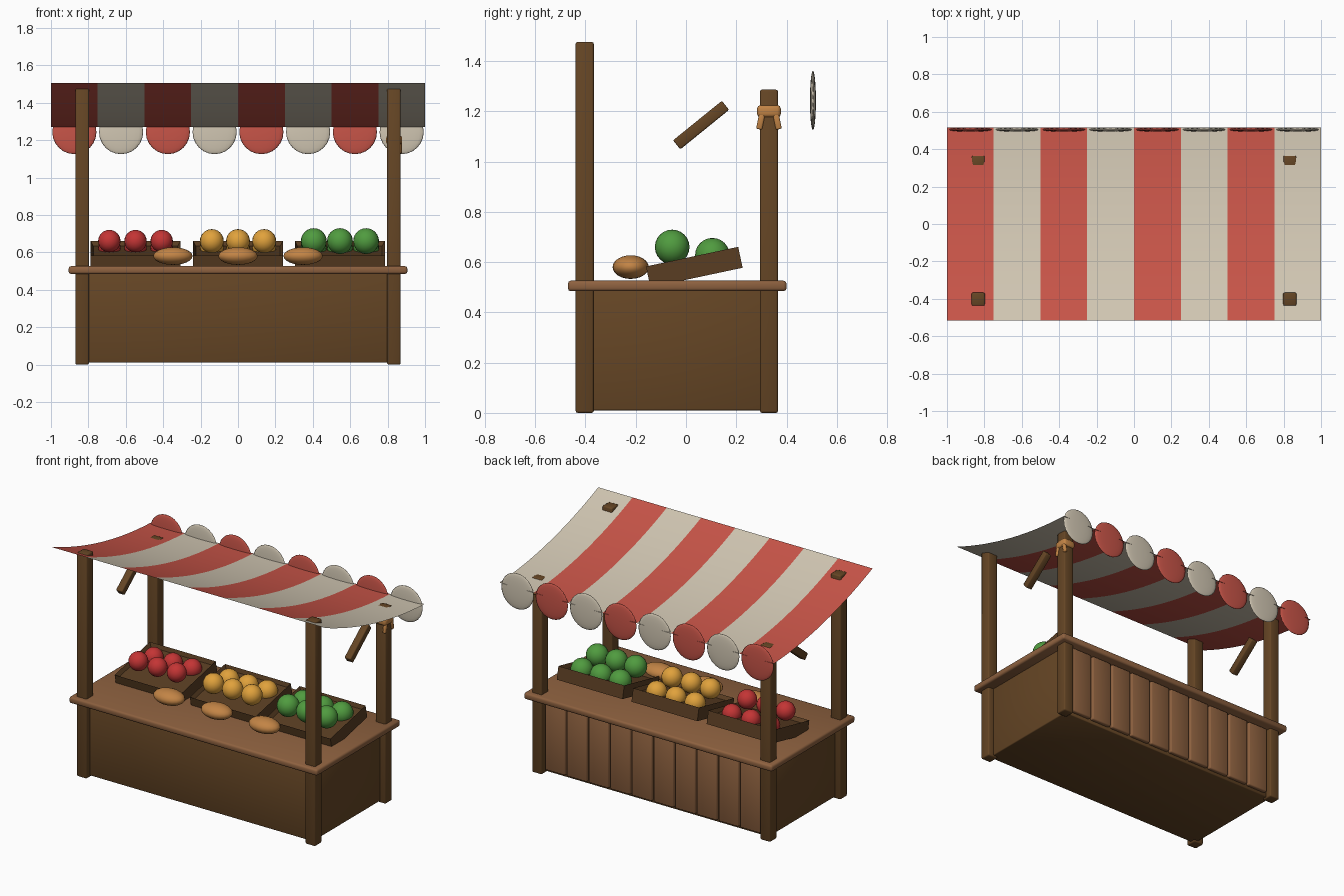
import bpy, bmesh, math
from mathutils import Matrix

cube = bpy.data.objects.get("Cube")
if cube:
    bpy.data.objects.remove(cube, do_unlink=True)


def material(name, rgb):
    m = bpy.data.materials.new(name)
    m.use_nodes = True
    m.diffuse_color = (*rgb, 1)
    m.node_tree.nodes["Principled BSDF"].inputs["Base Color"].default_value = (*rgb, 1)
    return m


DARK = material("dark_wood", (0.13, 0.06, 0.018))
CRATE = material("crate_wood", (0.1, 0.047, 0.016))
LIGHT = material("light_wood", (0.27, 0.12, 0.05))
RED = material("red_cloth", (0.58, 0.09, 0.065))
CREAM = material("cream_cloth", (0.64, 0.57, 0.45))
APPLE = material("red_fruit", (0.55, 0.035, 0.035))
ORANGE = material("orange_fruit", (0.75, 0.36, 0.045))
GREEN = material("green_fruit", (0.08, 0.33, 0.05))
BREAD = material("bread_crust", (0.54, 0.23, 0.06))


def finish(name, bm, mats, smooth=True):
    mesh = bpy.data.meshes.new(name)
    bm.to_mesh(mesh)
    bm.free()
    for m in mats:
        mesh.materials.append(m)
    for p in mesh.polygons:
        p.use_smooth = smooth
    ob = bpy.data.objects.new(name, mesh)
    bpy.context.collection.objects.link(ob)
    return ob


def box(name, center, size, mat, bevel=0.008, tilt=0.0):
    """Bevelled box, tilted about the x axis."""
    bm = bmesh.new()
    bmesh.ops.create_cube(bm, size=1, matrix=Matrix.Diagonal((*size, 1)))
    bmesh.ops.bevel(bm, geom=bm.edges[:], offset=bevel, segments=2,
                    profile=0.5, affect='EDGES')
    ob = finish(name, bm, [mat])
    ob.location = center
    ob.rotation_euler.x = tilt
    return ob


def ball(name, center, radii, mat, segments=20, rings=12):
    bm = bmesh.new()
    bmesh.ops.create_uvsphere(bm, u_segments=segments, v_segments=rings, radius=1,
                              matrix=Matrix.Diagonal((*radii, 1)))
    ob = finish(name, bm, [mat])
    ob.location = center
    return ob


# Counter: body, top board and back planks
box("counter_body", (0, -0.04, 0.25), (1.66, 0.73, 0.48), DARK, 0.006)
box("counter_top", (0, -0.035, 0.505), (1.81, 0.87, 0.042), LIGHT, 0.012)
PLANKS = 10
for i in range(PLANKS):
    x = (i - (PLANKS - 1) / 2) * 0.158
    box(f"back_plank_{i + 1}", (x, 0.335, 0.255), (0.145, 0.03, 0.45), LIGHT)

# Posts and the short braces beside them
for side, x in (("right", -0.833), ("left", 0.833)):
    box(f"front_post_{side}", (x, -0.403, 0.738), (0.072, 0.072, 1.476), DARK)
    box(f"back_post_{side}", (x, 0.33, 0.643), (0.072, 0.072, 1.286), DARK)
    box(f"brace_{side}", (x, 0.06, 1.145), (0.046, 0.25, 0.046), DARK, 0.006,
        math.radians(39))

# Small tied strap on one back post
box("strap_band", (0.835, 0.33, 1.2), (0.086, 0.094, 0.05), BREAD, 0.014)
for s in (-1, 1):
    box("strap_end", (0.866, 0.33 + s * 0.032, 1.165), (0.02, 0.024, 0.075), BREAD,
        0.006, s * 0.2)

# Canopy: one sagging striped sheet
STRIPES, ROWS, HALF = 8, 14, 0.515
bm = bmesh.new()
bmesh.ops.create_grid(bm, x_segments=STRIPES * 2, y_segments=ROWS, size=1)
for v in bm.verts:
    y = v.co.y * HALF
    v.co.y = y
    v.co.z = 1.34 - 0.228 * y + 0.179 * y * y
for f in bm.faces:
    f.material_index = int((f.calc_center_median().x + 1) * STRIPES / 2) % 2
finish("canopy", bm, [RED, CREAM])

# Scalloped edge hanging along the back of the canopy
for i in range(STRIPES):
    ball(f"scallop_{i + 1}", (-0.875 + i * 0.25, 0.505, 1.243), (0.118, 0.012, 0.118),
         (RED, CREAM)[i % 2])


def crate(name, x):
    """Shallow tray with a recessed floor, sloping down to the front."""
    bm = bmesh.new()
    bmesh.ops.create_cube(bm, size=1, matrix=Matrix.Diagonal((0.48, 0.375, 0.085, 1)))
    top = max(bm.faces, key=lambda f: f.calc_center_median().z)
    bmesh.ops.inset_region(bm, faces=[top], thickness=0.02)
    bmesh.ops.translate(bm, verts=top.verts[:], vec=(0, 0, -0.025))
    ob = finish(name, bm, [CRATE], False)
    ob.location = (x, 0.033, 0.58)
    ob.rotation_euler.x = math.radians(12)


# Crates, each with two rows of fruit
goods = (("apple", -0.548, 0.06, APPLE), ("orange", 0, 0.064, ORANGE),
         ("melon", 0.545, 0.069, GREEN))
for fruit, x, r, mat in goods:
    crate(f"{fruit}_crate", x)
    for row, (y, z) in enumerate(((-0.055, 0.66), (0.105, 0.627))):
        for col in (-1, 0, 1):
            ball(f"{fruit}_{row + 1}_{col + 2}", (x + col * 0.14, y, z), (r, r, r), mat)

# Loaves along the front of the counter
for i in (-1, 0, 1):
    ball(f"loaf_{i + 2}", (i * 0.348, -0.22, 0.58), (0.105, 0.072, 0.047), BREAD)
